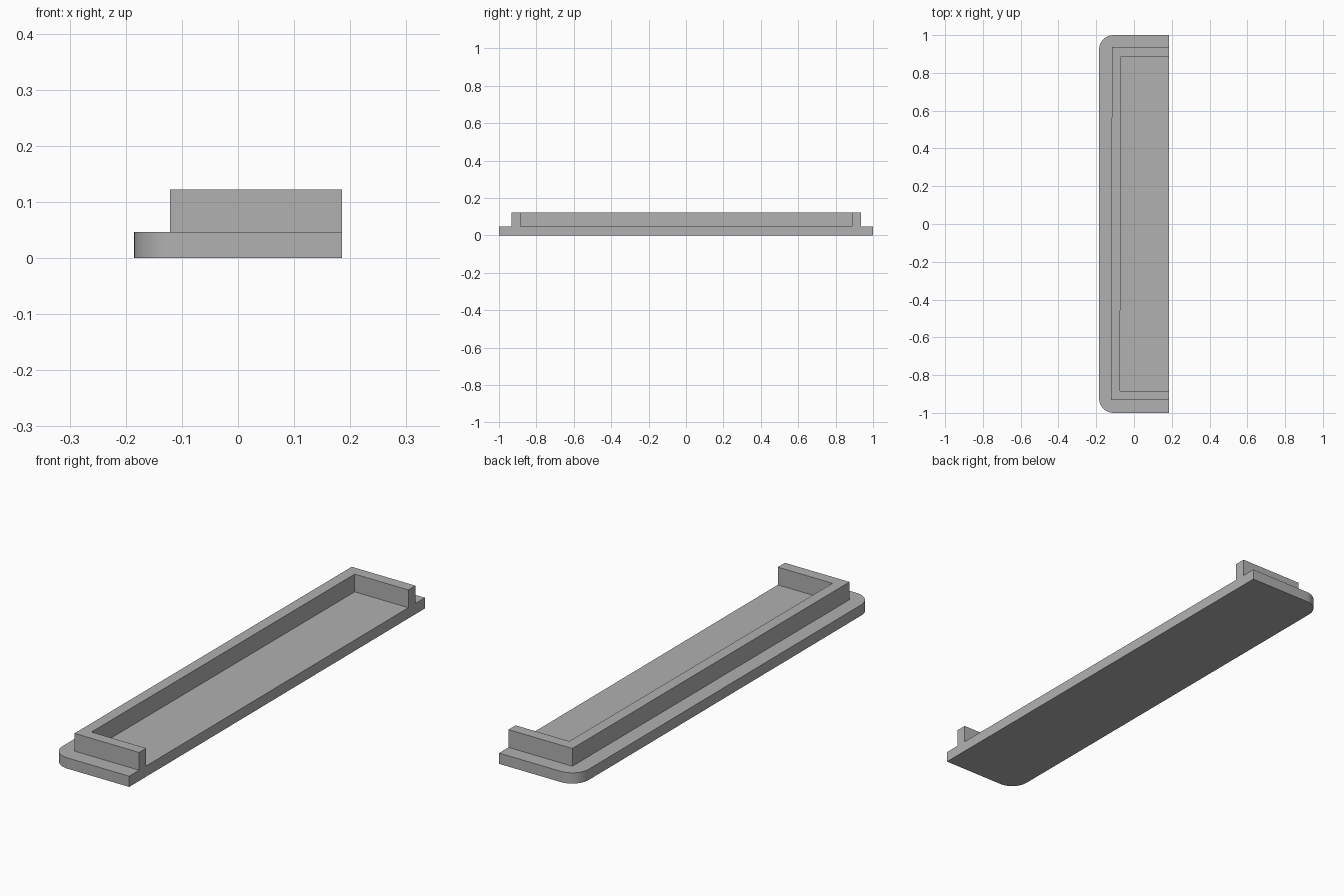
import bpy, bmesh
from math import sin, cos, pi

cube = bpy.data.objects.get("Cube")
if cube:
    bpy.data.objects.remove(cube, do_unlink=True)

BASE_TOP, RIM_TOP = 0.046, 0.122
HALF_X, HALF_Y, RADIUS = 0.185, 1.0, 0.078

grey = bpy.data.materials.new("plain grey")
grey.use_nodes = True
colour = (0.44, 0.44, 0.44, 1)
grey.diffuse_color = colour
grey.node_tree.nodes["Principled BSDF"].inputs["Base Color"].default_value = colour


def extrude_outline(name, outline, bottom, top):
    """Turn a flat outline into a solid slab between two heights."""
    bm = bmesh.new()
    face = bm.faces.new([bm.verts.new((x, y, bottom)) for x, y in outline])
    result = bmesh.ops.extrude_face_region(bm, geom=[face])
    raised = [v for v in result["geom"] if isinstance(v, bmesh.types.BMVert)]
    bmesh.ops.translate(bm, verts=raised, vec=(0, 0, top - bottom))
    bmesh.ops.recalc_face_normals(bm, faces=bm.faces)
    mesh = bpy.data.meshes.new(name)
    bm.to_mesh(mesh)
    bm.free()
    mesh.materials.append(grey)
    obj = bpy.data.objects.new(name, mesh)
    bpy.context.collection.objects.link(obj)
    bpy.context.view_layer.objects.active = obj
    bpy.ops.object.select_all(action="DESELECT")
    obj.select_set(True)
    bpy.ops.object.shade_smooth_by_angle(angle=pi / 6)
    return obj


def corner(cx, cy, start, steps=12):
    """Quarter-circle of outline points."""
    angles = [start + pi / 2 * i / steps for i in range(steps + 1)]
    return [(cx + RADIUS * cos(a), cy + RADIUS * sin(a)) for a in angles]


# Base plate: square on the open side, rounded on the closed side
cx, cy = RADIUS - HALF_X, HALF_Y - RADIUS
base = [(HALF_X, -HALF_Y), (HALF_X, HALF_Y)]
base += corner(cx, cy, pi / 2) + corner(cx, -cy, pi)
extrude_outline("base_plate", base, 0, BASE_TOP)

# Three-sided raised rim, open at +x, its long wall very slightly skewed
rim = [(HALF_X, -0.933), (-0.121, -0.933), (-0.117, 0.936), (HALF_X, 0.936),
       (HALF_X, 0.888), (-0.069, 0.888), (-0.074, -0.885), (HALF_X, -0.885)]
extrude_outline("raised_rim", rim, BASE_TOP, RIM_TOP)
